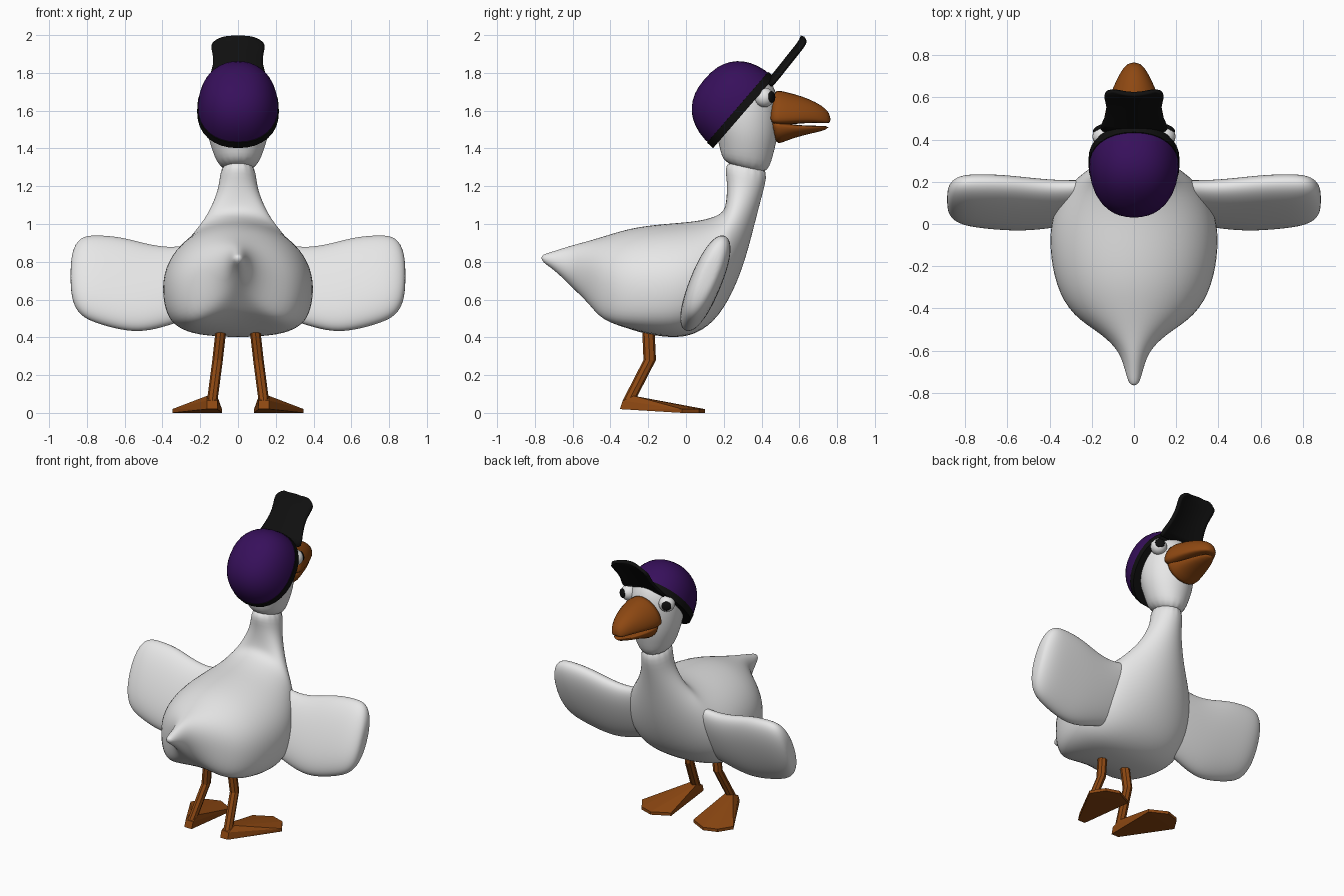
import bpy, bmesh
from math import sin, cos, pi, radians
from mathutils import Vector

if "Cube" in bpy.data.objects:
    bpy.data.objects.remove(bpy.data.objects["Cube"], do_unlink=True)


def material(name, rgb):
    m = bpy.data.materials.new(name)
    m.use_nodes = True
    m.diffuse_color = (*rgb, 1)
    m.node_tree.nodes["Principled BSDF"].inputs["Base Color"].default_value = (*rgb, 1)
    return m


WHITE = material("feather white", (0.8, 0.8, 0.8))
ORANGE = material("bill orange", (0.27, 0.065, 0.006))
PURPLE = material("cap purple", (0.038, 0.005, 0.105))
BLACK = material("trim black", (0.005, 0.005, 0.005))


def finish(name, bm, mat, smooth=True, subdiv=0):
    bmesh.ops.recalc_face_normals(bm, faces=bm.faces)
    mesh = bpy.data.meshes.new(name)
    bm.to_mesh(mesh)
    bm.free()
    mesh.materials.append(mat)
    ob = bpy.data.objects.new(name, mesh)
    bpy.context.collection.objects.link(ob)
    if smooth:
        mesh.polygons.foreach_set("use_smooth", [True] * len(mesh.polygons))
        if not subdiv:
            mesh.set_sharp_from_angle(angle=radians(40))
    if subdiv:
        mod = ob.modifiers.new("Subdivision", "SUBSURF")
        mod.levels = mod.render_levels = subdiv
    return ob


def spow(t, e):
    return abs(t) ** e * (1 if t >= 0 else -1)


def loft(name, rings, mat, n=16, smooth=True, subdiv=0):
    """Skin rings of (centre, side, up, down, upper power, lower power, notch)."""
    bm = bmesh.new()
    loops = []
    for c, u, up, down, e1, e2, notch in rings:
        loop = []
        for i in range(n):
            a = 2 * pi * i / n
            s, e = sin(a), (e1 if sin(a) >= 0 else e2)
            v = up * abs(s) ** e if s >= 0 else down * (abs(s) ** e - notch * abs(s) ** 8)
            loop.append(bm.verts.new(c + u * spow(cos(a), e) + v))
        loops.append(loop)
    for a, b in zip(loops, loops[1:]):
        for i in range(n):
            j = (i + 1) % n
            bm.faces.new((a[i], a[j], b[j], b[i]))
    bm.faces.new(loops[0])
    bm.faces.new(loops[-1])
    return finish(name, bm, mat, smooth, subdiv)


def span(ty, tz, by, bz, w, e1=1, e2=1, mid=0.5, notch=0):
    """Ring between an upper and a lower point on the centre line."""
    top, bot = Vector((0, ty, tz)), Vector((0, by, bz))
    c = bot.lerp(top, mid)
    return c, Vector((w, 0, 0)), top - c, bot - c, e1, e2, notch


# Body with pointed tail, flat belly and tapering neck
loft("body", [
    span(-0.77, 0.835, -0.765, 0.80, 0.02),
    span(-0.72, 0.85, -0.70, 0.76, 0.04),
    span(-0.62, 0.885, -0.60, 0.66, 0.065),
    span(-0.53, 0.91, -0.52, 0.55, 0.15, 1, 0.9, 0.5, 0.2),
    span(-0.42, 0.945, -0.45, 0.42, 0.30, 1, 0.65, 0.5, 0.4),
    span(-0.28, 0.99, -0.30, 0.41, 0.38, 1, 0.6, 0.45, 0.1),
    span(-0.10, 1.01, -0.12, 0.395, 0.41, 1, 0.62, 0.45),
    span(0.05, 1.02, 0.02, 0.395, 0.40, 1, 0.7, 0.45),
    span(0.16, 1.045, 0.15, 0.47, 0.34, 1, 0.85, 0.45),
    span(0.20, 1.075, 0.25, 0.63, 0.27),
    span(0.21, 1.11, 0.32, 0.82, 0.20),
    span(0.215, 1.16, 0.37, 1.02, 0.14),
    span(0.215, 1.24, 0.41, 1.17, 0.098),
    span(0.195, 1.35, 0.45, 1.32, 0.095),
], WHITE, subdiv=2)

# Head, flaring above the neck
loft("head", [
    span(0.19, 1.32, 0.43, 1.24, 0.095),
    span(0.18, 1.40, 0.465, 1.37, 0.138),
    span(0.14, 1.52, 0.49, 1.46, 0.172),
    span(0.13, 1.64, 0.50, 1.62, 0.178),
    span(0.17, 1.75, 0.47, 1.74, 0.155),
    span(0.24, 1.81, 0.40, 1.81, 0.08),
], WHITE, subdiv=2)

# Upper and lower bill
loft("upper_bill", [
    span(0.46, 1.715, 0.43, 1.53, 0.15, 1.1, 0.6, 0.2),
    span(0.50, 1.71, 0.49, 1.52, 0.148, 1.1, 0.6, 0.2),
    span(0.58, 1.69, 0.58, 1.53, 0.128, 1.1, 0.6, 0.2),
    span(0.65, 1.665, 0.65, 1.535, 0.10, 1, 0.6, 0.2),
    span(0.72, 1.63, 0.72, 1.535, 0.066, 1, 0.6, 0.25),
    span(0.765, 1.585, 0.77, 1.53, 0.03, 1, 0.6, 0.3),
], ORANGE, subdiv=1)
loft("lower_bill", [
    span(0.44, 1.56, 0.475, 1.42, 0.13, 0.7, 1, 0.8),
    span(0.50, 1.54, 0.50, 1.425, 0.125, 0.7, 1, 0.8),
    span(0.57, 1.525, 0.57, 1.455, 0.105, 0.7, 1, 0.8),
    span(0.66, 1.52, 0.66, 1.478, 0.078, 0.7, 1, 0.8),
    span(0.76, 1.52, 0.755, 1.50, 0.028, 0.7, 1, 0.8),
], ORANGE, subdiv=1)

# Cap: tilted dome and band
BASE = Vector((0, 0.30, 1.595))
ALONG = Vector((0, 0.654, 0.756))
UP = Vector((0, -0.756, 0.654))


def cap_ring(h, s):
    v = ALONG * 0.245 * s
    return BASE + UP * h, Vector((0.213 * s, 0, 0)), v, -v, 0.92, 0.92, 0


HEIGHT = 0.265
loft("cap_dome", [cap_ring(HEIGHT * sin(t * pi / 20) ** 0.85, cos(t * pi / 20) ** 0.85)
                  for t in range(10)] + [cap_ring(HEIGHT, 0.03)], PURPLE, n=32)
loft("cap_band", [cap_ring(h, s) for h, s in ((-0.008, 0.98), (-0.008, 1.015), (0.035, 1.012), (0.036, 0.95))],
     BLACK, n=32)

# Upturned brim
bm = bmesh.new()
rows = []
for y, z, w in ((0.43, 1.745, 0.17), (0.49, 1.82, 0.135), (0.545, 1.89, 0.123),
                (0.59, 1.945, 0.142), (0.61, 1.975, 0.135), (0.617, 1.995, 0.09)):
    rows.append([bm.verts.new(Vector((w * s / 4, y, z)) - UP * 0.025 * (s / 4) ** 2)
                 for s in range(-4, 5)])
for a, b in zip(rows, rows[1:]):
    for i in range(8):
        bm.faces.new((a[i], a[i + 1], b[i + 1], b[i]))
brim = finish("cap_brim", bm, BLACK, subdiv=1)
solid = brim.modifiers.new("Thickness", "SOLIDIFY")
solid.thickness = 0.02
solid.offset = 0


def ball(name, centre, r, mat, axis=Vector((0, 0, 1)), flat=1):
    bm = bmesh.new()
    bmesh.ops.create_uvsphere(bm, u_segments=20, v_segments=12, radius=r)
    turn = axis.to_track_quat("Z", "Y")
    for v in bm.verts:
        v.co = centre + turn @ Vector((v.co.x, v.co.y, v.co.z * flat))
    finish(name, bm, mat)


for side, sx in (("left", 1), ("right", -1)):
    # Eye with pupil looking forward and outward
    eye = Vector((0.145 * sx, 0.415, 1.67))
    gaze = Vector((0.5 * sx, 0.86, 0.05)).normalized()
    ball(side + "_eye", eye, 0.052, WHITE)
    ball(side + "_pupil", eye + gaze * 0.045, 0.031, BLACK, gaze, 0.4)

    # Broad rounded wing, leaning forward at the top
    rings = []
    for x, zb, zt, t in ((0.12, 0.54, 0.92, 0.05), (0.25, 0.50, 0.89, 0.065), (0.37, 0.46, 0.875, 0.075),
                         (0.50, 0.425, 0.90, 0.082), (0.62, 0.435, 0.935, 0.085), (0.76, 0.475, 0.945, 0.085),
                         (0.83, 0.51, 0.935, 0.075), (0.872, 0.57, 0.88, 0.055), (0.887, 0.66, 0.79, 0.03)):
        mid, half = (zb + zt) / 2, (zt - zb) / 2
        v = Vector((0, 0.42 * half, half))
        c = Vector((x * sx, 0.1 + (mid - 0.68) * 0.35, mid))
        rings.append((c, Vector((0, 0.92, -0.39)) * t, v, -v, 0.9, 0.9, 0))
    loft(side + "_wing", rings, WHITE, subdiv=2)

    # Bent leg
    rings = []
    for x, y, z in ((0.088, -0.2, 0.46), (0.108, -0.192, 0.28), (0.137, -0.305, 0.06)):
        v = Vector((0, 0.033, 0))
        rings.append((Vector((x * sx, y, z)), Vector((0.028, 0, 0)), v, -v, 1, 1, 0))
    loft(side + "_leg", rings, ORANGE, n=8, smooth=False)

    # Webbed foot, a wedge from raised ankle to flat toes
    bm = bmesh.new()
    for x, y, z in ((0.11, -0.35, 0.02), (0.165, -0.35, 0.02), (0.108, -0.335, 0.065), (0.165, -0.335, 0.065),
                    (0.11, -0.275, 0.09), (0.165, -0.275, 0.09)):
        bm.verts.new((x * sx, y, z))
    for x, y in ((0.085, 0.04), (0.20, 0.10), (0.29, 0.07), (0.348, -0.02)):
        for z in (0, 0.02):
            bm.verts.new((x * sx, y, z))
    bmesh.ops.convex_hull(bm, input=bm.verts)
    finish(side + "_foot", bm, ORANGE, smooth=False)
